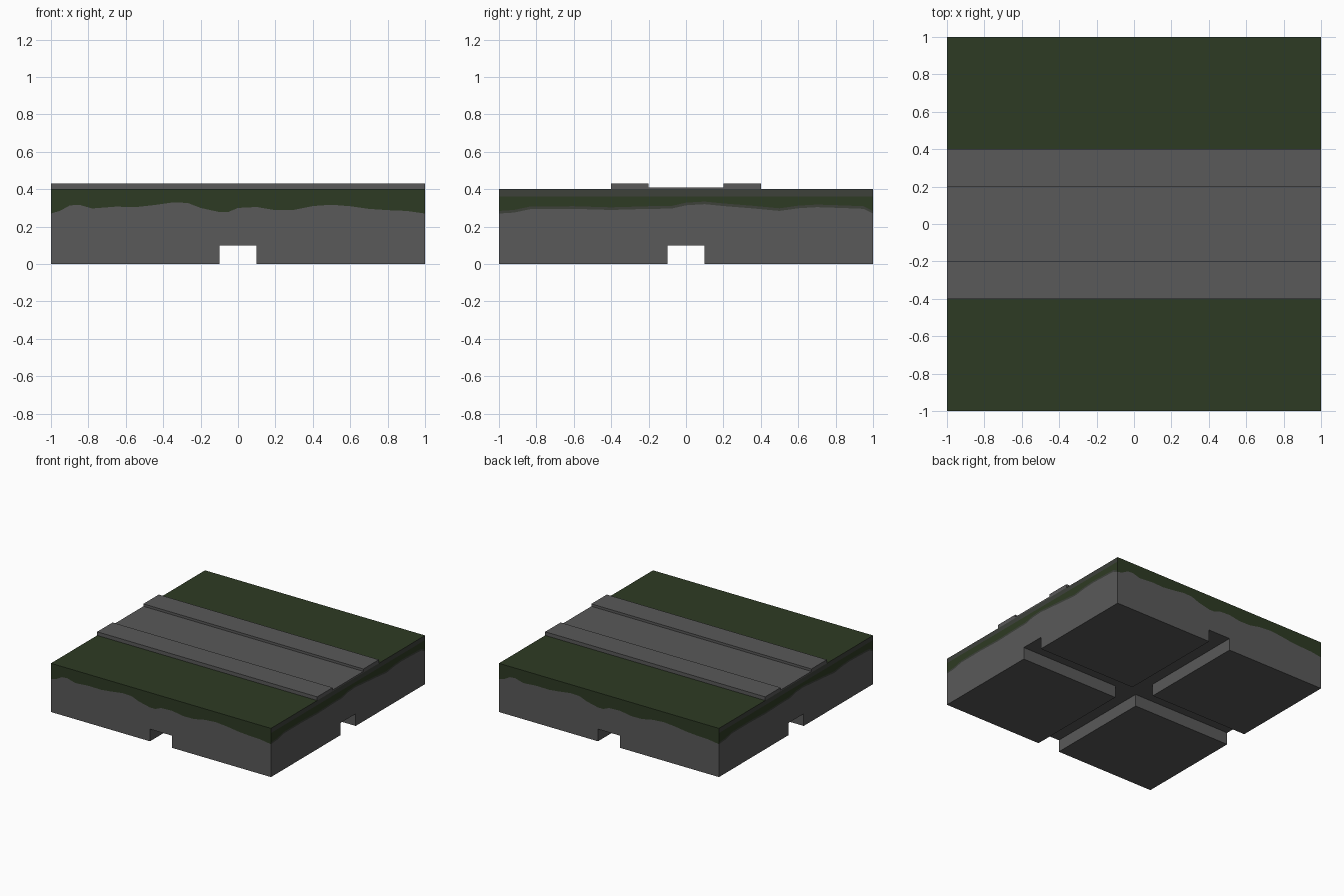
import bpy, bmesh

if "Cube" in bpy.data.objects:
    bpy.data.objects.remove(bpy.data.objects["Cube"])


def material(name, rgb):
    m = bpy.data.materials.new(name)
    m.diffuse_color = (*rgb, 1.0)
    m.use_nodes = True
    m.node_tree.nodes["Principled BSDF"].inputs["Base Color"].default_value = m.diffuse_color
    return m


STONE = material("stone grey", (0.10, 0.10, 0.10))
GRASS = material("grass green", (0.027, 0.043, 0.017))
MOSS = material("mossy grey", (0.047, 0.052, 0.042))

TOP, GAP, DEPTH = 0.40, 0.10, 0.10   # slab top, channel half width, channel height

# Ragged lower edge of the turf: (position along wall, height)
WAVE_FRONT = [(-1, .27), (-.95, .285), (-.9, .313), (-.85, .317), (-.78, .297), (-.65, .307),
              (-.55, .304), (-.45, .315), (-.35, .329), (-.27, .327), (-.2, .30), (-.1, .278),
              (-.05, .279), (0, .30), (.1, .305), (.2, .288), (.3, .29), (.4, .31), (.5, .317),
              (.6, .309), (.7, .295), (.8, .288), (.9, .284), (1, .27)]
WAVE_SIDE = [(-1, .27), (-.92, .275), (-.83, .294), (-.6, .295), (-.4, .289), (-.2, .295),
             (-.08, .296), (0, .314), (.1, .32), (.2, .31), (.35, .298), (.5, .284),
             (.6, .298), (.7, .304), (.85, .299), (.95, .295), (1, .27)]


def new_object(name, bm, mats):
    bmesh.ops.remove_doubles(bm, verts=bm.verts, dist=1e-5)
    me = bpy.data.meshes.new(name)
    bm.to_mesh(me)
    bm.free()
    for m in mats:
        me.materials.append(m)
    ob = bpy.data.objects.new(name, me)
    bpy.context.collection.objects.link(ob)
    return ob


def face(bm, pts, mat=0):
    f = bm.faces.new([bm.verts.new(p) for p in pts])
    f.material_index = mat


def box(name, x, y, z, mat):
    bm = bmesh.new()
    bmesh.ops.create_cube(bm, size=1)
    for v in bm.verts:
        v.co = [lo + (c + 0.5) * (hi - lo) for c, (lo, hi) in zip(v.co, (x, y, z))]
    return new_object(name, bm, [mat])


# Slab walls: notched stone below, turf above; opposite walls are turned 180 degrees
bm = bmesh.new()
frames = [lambda u, z: (u, -1, z), lambda u, z: (1, u, z),
          lambda u, z: (-u, 1, z), lambda u, z: (-1, -u, z)]


def band(at, low, high, mat):
    for (a, b), (c, d) in zip(zip(low, low[1:]), zip(high, high[1:])):
        face(bm, [at(*a), at(*b), at(*d), at(*c)], mat)


for i, at in enumerate(frames):
    wave = WAVE_SIDE if i % 2 else WAVE_FRONT
    notch = [(-1, 0), (-GAP, 0), (-GAP, DEPTH), (GAP, DEPTH), (GAP, 0), (1, 0)]
    face(bm, [at(*p) for p in notch + wave[::-1]], 0)
    rim = [(u, TOP) for u, _ in wave]
    if i % 2:
        # road-end walls have mossy strips above and below the green
        thin = [(u, z + 0.014) for u, z in wave]
        upper = [(u, 0.362) for u, _ in wave]
        band(at, wave, thin, 2)
        band(at, thin, upper, 1)
        band(at, upper, rim, 2)
    else:
        band(at, wave, rim, 1)

# Turf top
face(bm, [(-1, -1, TOP), (1, -1, TOP), (1, 1, TOP), (-1, 1, TOP)], 1)

# Underside: four feet with inner walls around a cross-shaped channel
for sx in (-1, 1):
    for sy in (-1, 1):
        a, b, g, h = sx, sy, sx * GAP, sy * GAP
        quads = [[(g, h, 0), (g, b, 0), (a, b, 0), (a, h, 0)],
                 [(g, h, 0), (g, h, DEPTH), (g, b, DEPTH), (g, b, 0)],
                 [(g, h, 0), (a, h, 0), (a, h, DEPTH), (g, h, DEPTH)]]
        for q in quads:
            face(bm, q if sx * sy > 0 else q[::-1], 0)

# Channel ceiling
g = GAP
for x0, x1, y0, y1 in [(-g, g, -1, -g), (-g, g, -g, g), (-g, g, g, 1), (-1, -g, -g, g), (g, 1, -g, g)]:
    face(bm, [(x0, y0, DEPTH), (x0, y1, DEPTH), (x1, y1, DEPTH), (x1, y0, DEPTH)], 0)
new_object("ground_slab", bm, [STONE, GRASS, MOSS])

# Road and raised kerbs
box("road", (-1, 1), (-0.2, 0.2), (TOP, 0.41), STONE)
for name, s in (("front_kerb", -1), ("back_kerb", 1)):
    box(name, (-1, 1), sorted((0.2 * s, 0.4 * s)), (TOP, 0.43), STONE)
